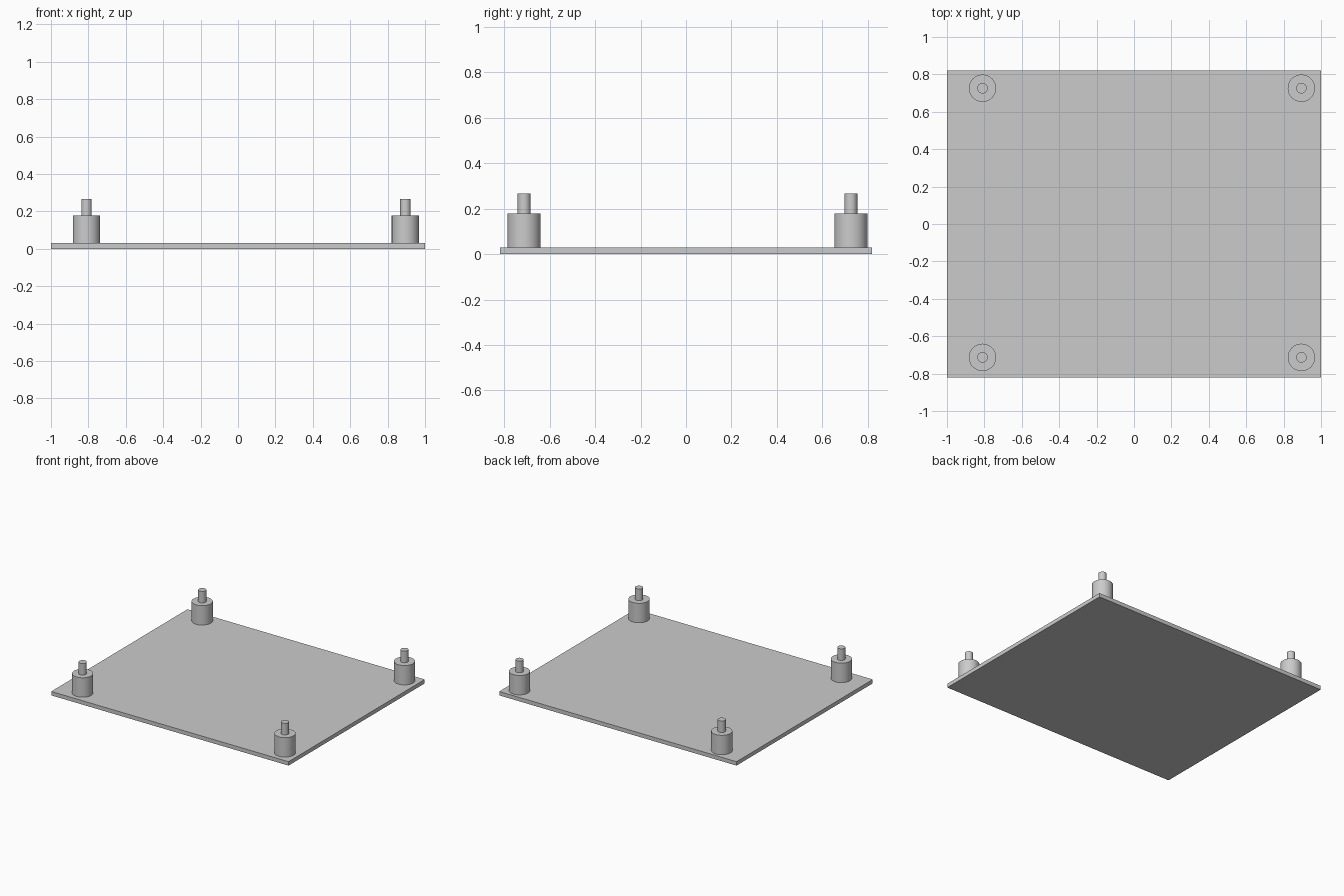
import bpy

# Remove the default cube
cube = bpy.data.objects.get("Cube")
if cube:
    bpy.data.objects.remove(cube, do_unlink=True)

PLATE_TOP, COLLAR_TOP, PIN_TOP = 0.03, 0.178, 0.266
COLLAR_RADIUS, PIN_RADIUS = 0.073, 0.028

# Single grey material
grey = bpy.data.materials.new("light grey")
grey.use_nodes = True
colour = (0.6, 0.6, 0.6, 1)
grey.diffuse_color = colour
grey.node_tree.nodes["Principled BSDF"].inputs["Base Color"].default_value = colour


def finish(name):
    obj = bpy.context.object
    obj.name = name
    obj.data.materials.append(grey)
    return obj


def cylinder(name, x, y, radius, bottom, top):
    bpy.ops.mesh.primitive_cylinder_add(
        vertices=48, radius=radius, depth=top - bottom,
        location=(x, y, (bottom + top) / 2))
    finish(name)
    bpy.ops.object.shade_smooth_by_angle()


# Base plate
bpy.ops.mesh.primitive_cube_add(size=1, location=(0, 0, PLATE_TOP / 2))
plate = finish("base_plate")
plate.scale = (2, 1.64, PLATE_TOP)
bpy.ops.object.transform_apply(location=False, rotation=False, scale=True)

# Corner standoffs: wide collar with a narrow locating pin on top
for side, x in (("right", -0.81), ("left", 0.895)):
    for end, y in (("front", -0.713), ("back", 0.726)):
        cylinder(f"{end}_{side}_collar", x, y, COLLAR_RADIUS, PLATE_TOP, COLLAR_TOP)
        cylinder(f"{end}_{side}_pin", x, y, PIN_RADIUS, COLLAR_TOP, PIN_TOP)
